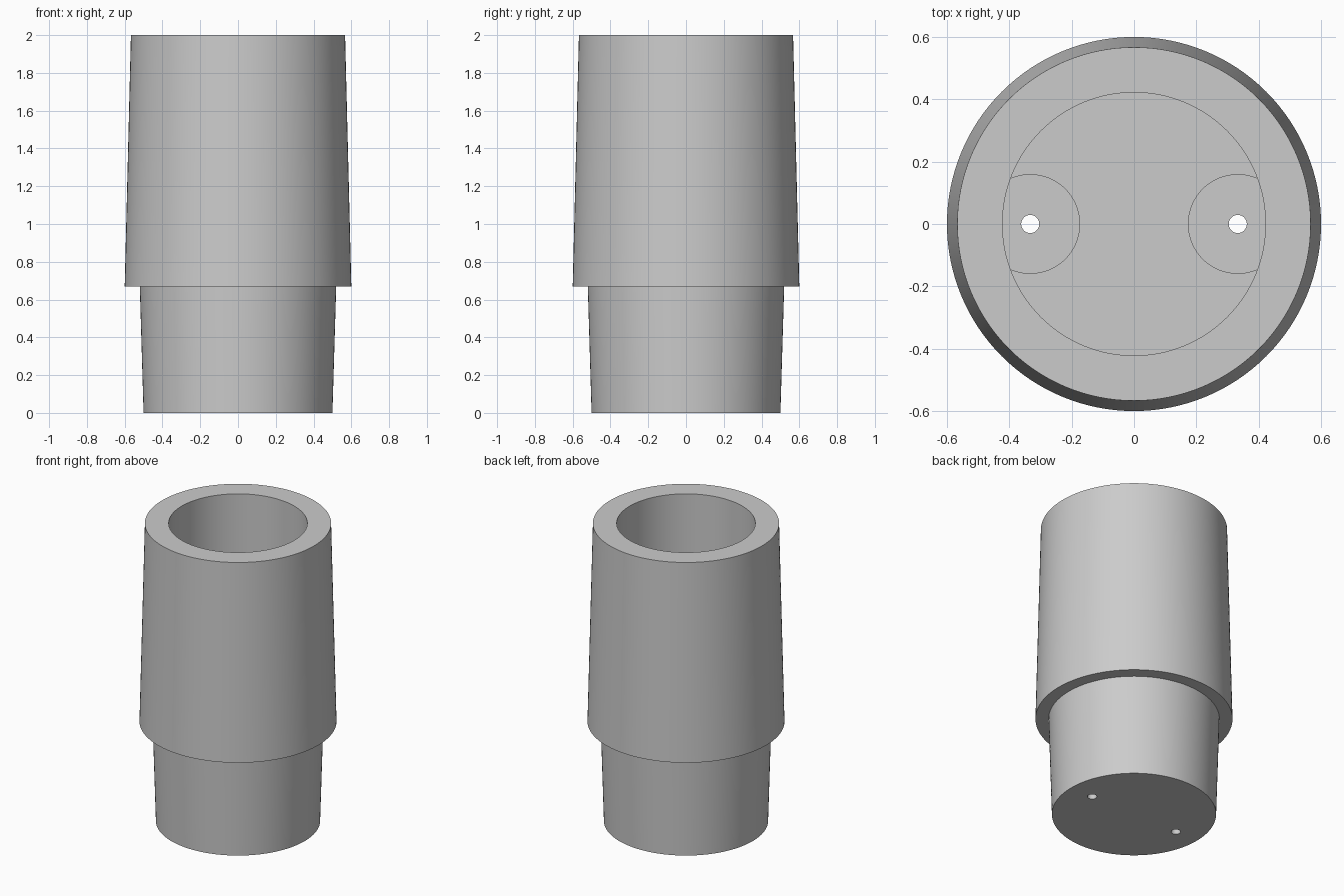
import bpy
import bmesh
from math import pi, radians
from mathutils import Matrix, Vector

if "Cube" in bpy.data.objects:
    bpy.data.objects.remove(bpy.data.objects["Cube"], do_unlink=True)

SIDES = 128

# Single plain grey finish
grey = bpy.data.materials.new("plain_grey")
grey.use_nodes = True
grey.diffuse_color = (0.6, 0.6, 0.6, 1)
grey.node_tree.nodes["Principled BSDF"].inputs["Base Color"].default_value = (0.6, 0.6, 0.6, 1)


def finish(name, bm):
    bmesh.ops.recalc_face_normals(bm, faces=bm.faces)
    mesh = bpy.data.meshes.new(name)
    bm.to_mesh(mesh)
    bm.free()
    mesh.materials.append(grey)
    obj = bpy.data.objects.new(name, mesh)
    bpy.context.collection.objects.link(obj)
    return obj


def lathe(name, profile):
    """Revolve a (radius, height) profile about z and cap its two ends."""
    bm = bmesh.new()
    verts = [bm.verts.new((r, 0, z)) for r, z in profile]
    edges = [bm.edges.new(pair) for pair in zip(verts, verts[1:])]
    bmesh.ops.spin(bm, geom=verts + edges, axis=(0, 0, 1), cent=(0, 0, 0),
                   angle=2 * pi, steps=SIDES)
    bmesh.ops.remove_doubles(bm, verts=bm.verts, dist=0.0001)
    bmesh.ops.holes_fill(bm, edges=[e for e in bm.edges if e.is_boundary], sides=0)
    return finish(name, bm)


def cylinder_pair(name, radius, bottom, top, sides):
    """Two upright cylinders mirrored across x, used as boolean helpers."""
    bm = bmesh.new()
    for side in (-1, 1):
        centre = Vector((side * 0.333, 0, (bottom + top) / 2))
        bmesh.ops.create_cone(bm, cap_ends=True, segments=sides, radius1=radius,
                              radius2=radius, depth=top - bottom,
                              matrix=Matrix.Translation(centre))
    obj = finish(name, bm)
    obj.hide_render = True
    obj.hide_viewport = True
    return obj


def combine(target, helper, operation):
    mod = target.modifiers.new(helper.name, "BOOLEAN")
    mod.operation = operation
    mod.solver = "EXACT"
    mod.object = helper


# Tapered spigot, stepped tapered sleeve and straight blind bore
sleeve = lathe("stepped_sleeve", [
    (0.5, 0), (0.52, 0.67), (0.6, 0.67), (0.567, 2), (0.422, 2), (0.422, 0.1)])

# Screw bosses merge with the floor and wall, then pilot holes go right through
bosses = cylinder_pair("screw_bosses", 0.16, 0.05, 0.3, 64)
pilots = cylinder_pair("pilot_hole_cutters", 0.029, -0.1, 0.5, 32)
combine(sleeve, bosses, "UNION")
combine(sleeve, pilots, "DIFFERENCE")

# Bake the booleans and remove the helpers
bpy.context.view_layer.update()
graph = bpy.context.evaluated_depsgraph_get()
baked = bpy.data.meshes.new_from_object(sleeve.evaluated_get(graph))
sleeve.modifiers.clear()
sleeve.data = baked
for helper in (bosses, pilots):
    bpy.data.objects.remove(helper, do_unlink=True)

# Smooth round walls, crisp rims
bpy.ops.object.select_all(action="DESELECT")
sleeve.select_set(True)
bpy.context.view_layer.objects.active = sleeve
bpy.ops.object.shade_smooth_by_angle(angle=radians(30))
